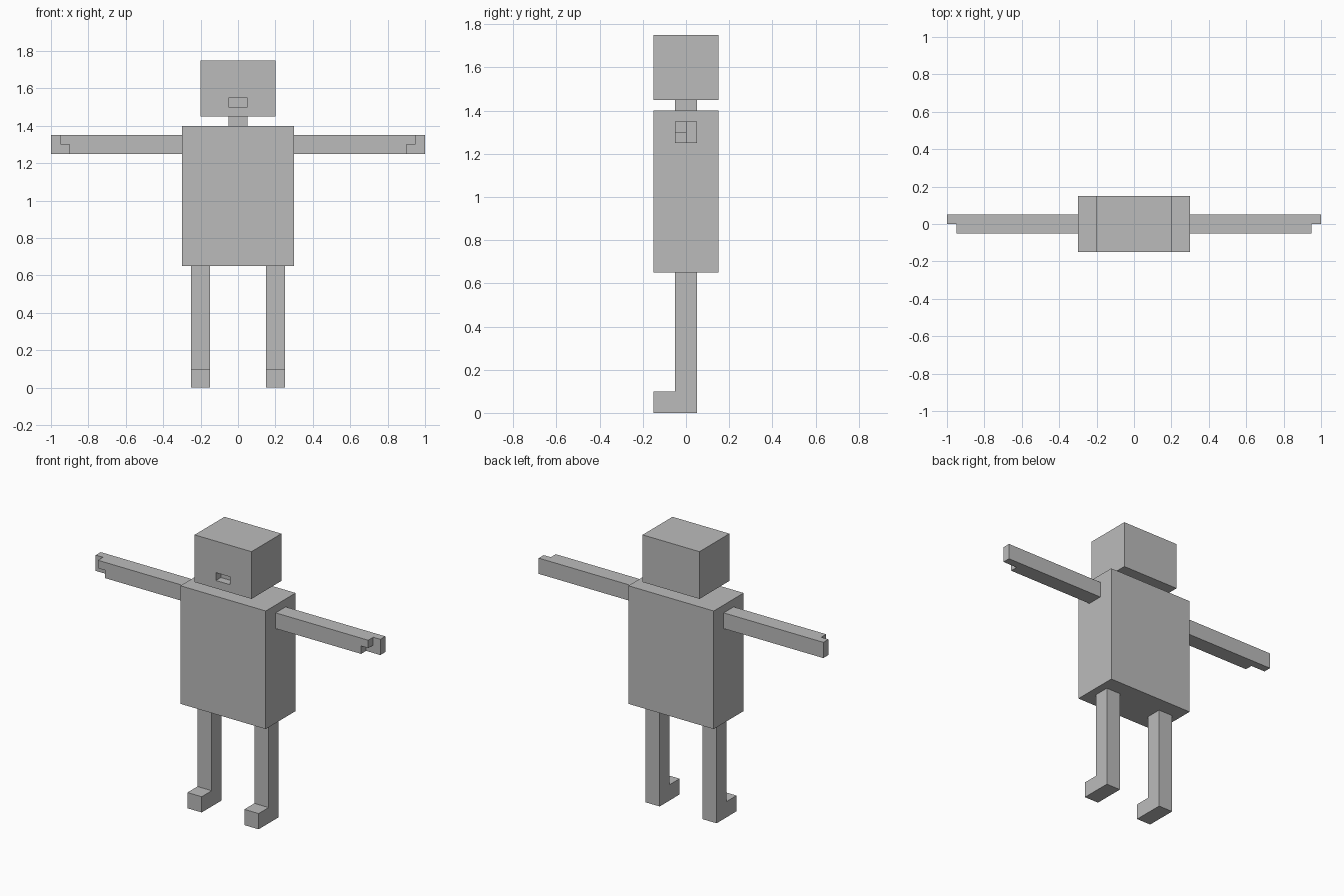
import bpy, bmesh

if "Cube" in bpy.data.objects:
    bpy.data.objects.remove(bpy.data.objects["Cube"])

grey = bpy.data.materials.new("plain grey")
grey.diffuse_color = (0.5, 0.5, 0.5, 1)
grey.use_nodes = True
grey.node_tree.nodes["Principled BSDF"].inputs["Base Color"].default_value = grey.diffuse_color


def finish(name, bm):
    bmesh.ops.recalc_face_normals(bm, faces=bm.faces)
    mesh = bpy.data.meshes.new(name)
    bm.to_mesh(mesh)
    bm.free()
    mesh.materials.append(grey)
    obj = bpy.data.objects.new(name, mesh)
    bpy.context.collection.objects.link(obj)
    return obj


def box(name, lo, hi):
    bm = bmesh.new()
    bmesh.ops.create_cube(bm, size=1)
    for v in bm.verts:
        v.co = [(a + b) / 2 + c * (b - a) for a, b, c in zip(lo, hi, v.co)]
    return finish(name, bm)


def prism(name, profile, offset):
    """Extrude a closed 3D outline along an offset."""
    bm = bmesh.new()
    face = bm.faces.new([bm.verts.new(p) for p in profile])
    ext = bmesh.ops.extrude_face_region(bm, geom=[face], use_keep_orig=True)
    verts = [g for g in ext["geom"] if isinstance(g, bmesh.types.BMVert)]
    bmesh.ops.translate(bm, verts=verts, vec=offset)
    return finish(name, bm)


def cut(obj, cutter):
    mod = obj.modifiers.new("cut", 'BOOLEAN')
    mod.operation = 'DIFFERENCE'
    mod.solver = 'EXACT'
    mod.object = cutter
    cutter.hide_render = True
    cutter.hide_viewport = True


# Body, neck and head with a recessed mouth
box("torso", (-0.3, -0.15, 0.65), (0.3, 0.15, 1.4))
box("neck", (-0.05, -0.05, 1.4), (0.05, 0.05, 1.45))
head = box("head", (-0.2, -0.15, 1.45), (0.2, 0.15, 1.75))
cut(head, box("mouth_cutter", (-0.05, -0.2, 1.5), (0.05, -0.1, 1.55)))

for side, s in (("left", 1), ("right", -1)):
    # Arm: full-length back half, stepped hand on the front half
    back = [(0.3, 1.25), (1.0, 1.25), (1.0, 1.35), (0.3, 1.35)]
    front = [(0.3, 1.25), (0.9, 1.25), (0.9, 1.3), (0.95, 1.3), (0.95, 1.35), (0.3, 1.35)]
    prism(side + "_arm_back", [(s * x, 0, z) for x, z in back], (0, 0.05, 0))
    prism(side + "_arm_front", [(s * x, -0.05, z) for x, z in front], (0, 0.05, 0))

    # Leg and foot as one L-shaped piece
    leg = [(-0.15, 0), (0.05, 0), (0.05, 0.65), (-0.05, 0.65), (-0.05, 0.1), (-0.15, 0.1)]
    prism(side + "_leg", [(s * 0.15, y, z) for y, z in leg], (s * 0.1, 0, 0))
